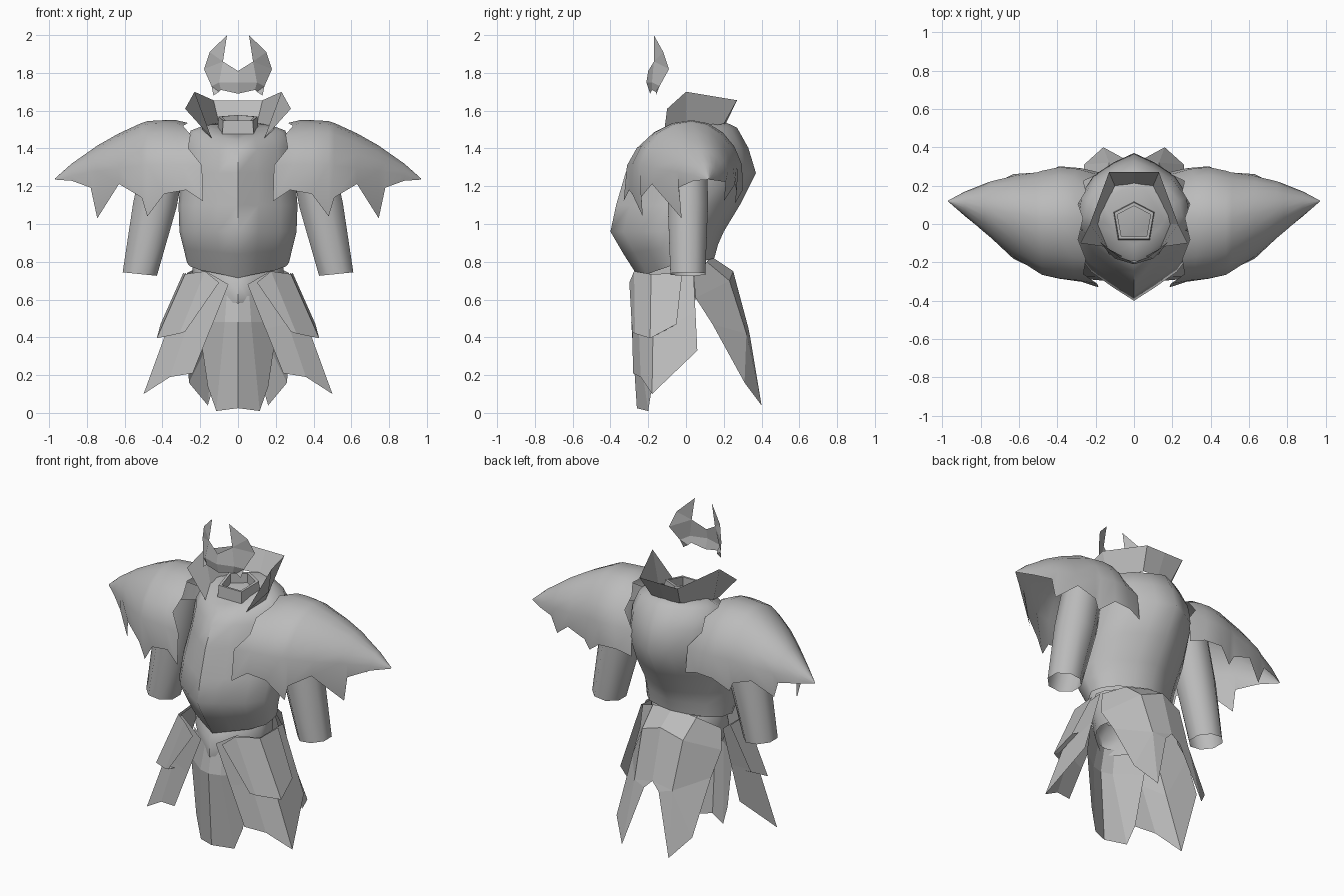
import bpy
import math
from mathutils import Vector

old = bpy.data.objects.get("Cube")
if old:
    bpy.data.objects.remove(old)

grey = bpy.data.materials.new("plain_grey")
grey.use_nodes = True
colour = (0.5, 0.5, 0.5, 1)
grey.diffuse_color = colour
grey.node_tree.nodes["Principled BSDF"].inputs["Base Color"].default_value = colour


def build(name, verts, faces, mirror=False, angle=None):
    """Mesh object, optionally mirrored across x and smooth shaded."""
    mesh = bpy.data.meshes.new(name)
    mesh.from_pydata(verts, [], faces)
    mesh.materials.append(grey)
    obj = bpy.data.objects.new(name, mesh)
    bpy.context.collection.objects.link(obj)
    bpy.ops.object.select_all(action='DESELECT')
    obj.select_set(True)
    bpy.context.view_layer.objects.active = obj
    bpy.ops.object.mode_set(mode='EDIT')
    bpy.ops.mesh.select_all(action='SELECT')
    bpy.ops.mesh.normals_make_consistent(inside=False)
    bpy.ops.object.mode_set(mode='OBJECT')
    if angle:
        bpy.ops.object.shade_smooth_by_angle(angle=math.radians(angle))
    if mirror:
        mod = obj.modifiers.new("mirror", 'MIRROR')
        mod.merge_threshold = 0.002
    return obj


def loft(name, rows, closed=False, cap=False, **kw):
    """Skin between rows holding the same number of points."""
    n = len(rows[0])
    verts = [p for row in rows for p in row]
    faces = []
    for r in range(len(rows) - 1):
        for i in range(n if closed else n - 1):
            j = (i + 1) % n
            faces.append((r * n + i, r * n + j, (r + 1) * n + j, (r + 1) * n + i))
    if cap:
        faces.append(tuple(range(len(verts) - n, len(verts))))
    return build(name, verts, faces, **kw)


def torso_ring(z, front, back, w, lift):
    """Ring with a pointed front and back and rounded sides."""
    side = (front + back) / 2
    half = [(0, front), (0.35, front * 0.77 + side * 0.23), (0.72, front * 0.5 + side * 0.5),
            (0.94, front * 0.2 + side * 0.8), (1, side), (0.94, back * 0.35 + side * 0.65),
            (0.7, back * 0.66 + side * 0.34), (0.35, back * 0.86 + side * 0.14), (0, back)]
    pts = [(w * x, y, z + lift * i / 4) for i, (x, y) in enumerate(half[:5])]
    pts += [(w * x, y, z + lift * (1 + i * 0.1)) for i, (x, y) in enumerate(half[5:])]
    return pts + [(-x, y, h) for x, y, h in pts[-2:0:-1]]


# Torso: breastplate with a centre keel and a humped back
torso = [(0.715, -0.25, 0.15, 0.27, 0.08), (0.84, -0.33, 0.17, 0.29, 0.04),
         (0.96, -0.40, 0.20, 0.31, 0), (1.1, -0.37, 0.285, 0.315, 0),
         (1.27, -0.32, 0.37, 0.3, 0), (1.39, -0.26, 0.33, 0.29, 0.01),
         (1.445, -0.19, 0.27, 0.25, 0.05), (1.465, -0.11, 0.2, 0.17, 0.06)]
loft("torso", [torso_ring(*t) for t in torso], closed=True, cap=True, angle=65)

# Neck ring: short five-sided tube
ring = [(0, 0.115), (0.105, 0.06), (0.08, -0.08), (-0.08, -0.08), (-0.105, 0.06)]
neck = [[(x * s, y * s, z + y * tilt) for x, y in ring]
        for s, z, tilt in ((1.05, 1.46, 0.1), (0.98, 1.56, 0.15), (0.82, 1.56, 0.15), (0.82, 1.48, 0.1))]
loft("neck_ring", neck, closed=True, cap=True)

# High collar, open at the front
low = [(0.14, -0.12, 1.455), (0.19, 0, 1.5), (0.1, 0.2, 1.53), (0, 0.21, 1.53)]
high = [(0.28, -0.1, 1.61), (0.23, 0, 1.7), (0.13, 0.27, 1.655), (0, 0.27, 1.655)]
loft("collar", [low, high], mirror=True)

# Horned brow crest floating above the collar
crest = [(0, -0.2, 1.81), (0, -0.21, 1.75), (0, -0.19, 1.69), (0.08, -0.17, 1.86),
         (0.1, -0.18, 1.75), (0.09, -0.18, 1.71), (0.18, -0.09, 1.82), (0.14, -0.14, 1.73),
         (0.13, -0.16, 1.68), (0.15, -0.12, 1.91), (0.058, -0.17, 2), (0.1, -0.16, 1.7)]
build("brow_crest", crest, [(0, 1, 4, 3), (1, 2, 5, 4), (3, 4, 7, 6), (4, 5, 11, 7),
                            (7, 11, 8), (3, 6, 9), (3, 9, 10)], mirror=True)

# Arms: tapered sleeves, open at the wrist
arm = []
for cx, cz, rx, ry in ((0.38, 1.4, 0.12, 0.11), (0.44, 1.1, 0.125, 0.115), (0.52, 0.735, 0.098, 0.1)):
    arm.append([(cx + rx * math.cos(a), 0.01 + ry * math.sin(a), cz + 0.01 * math.cos(a))
                for a in (math.tau * (i + 0.5) / 8 for i in range(8))])
loft("arm", arm, closed=True, mirror=True, angle=50)

# Pauldrons: x, crest height, front y, front tip drop, back y, back tip drop
stations = [(0.28, 1.535, -0.33, 0.09, 0.27, 0.06), (0.33, 1.55, -0.31, 0.03, 0.30, 0.03),
            (0.39, 1.55, -0.3, 0.05, 0.31, 0.03), (0.48, 1.545, -0.28, 0.17, 0.29, 0.1),
            (0.51, 1.535, -0.26, 0.07, 0.28, 0.04), (0.63, 1.48, -0.18, 0, 0.26, 0),
            (0.745, 1.415, -0.08, 0.19, 0.23, 0.1), (0.78, 1.39, -0.05, 0.03, 0.21, 0),
            (0.88, 1.32, 0.04, 0, 0.17, 0), (0.97, 1.24, 0.118, 0, 0.122, 0)]
steps = 10
rows = []
for k, (x, top, fy, fdrop, by, bdrop) in enumerate(stations):
    mid = 0.03 + 0.09 * max(0, (x - 0.5) / 0.47)
    hem = 1.21 + 0.025 * max(0, (x - 0.6) / 0.37)
    row = []
    for i in range(steps + 1):
        t = math.pi * (i / steps - 0.5)
        s, c = math.sin(t), math.cos(t)
        drop = fdrop if i == 0 else bdrop if i == steps else 0
        y = mid + s * (by - mid if s > 0 else mid - fy) - 0.3 * drop * s * min(1, k)
        lean = (0.04 * s * s + 0.07 * s ** 12) * max(0, 1 - k / 2)
        jag = 0.015 * (-1) ** i if k == 0 else 0
        row.append((x - lean + jag, y, hem + (top - hem) * c - drop))
    rows.append(row)
loft("pauldron", rows, mirror=True, angle=50)

# Hips: smooth band below the breastplate
hips = [torso_ring(*t) for t in ((0.75, -0.22, 0.13, 0.24, 0.04), (0.68, -0.28, 0.17, 0.24, 0.03),
                                 (0.58, -0.28, 0.17, 0.2, 0.02))]
loft("hips", hips, closed=True, angle=50)

# Front tabard: creased cloth hanging from the hips
loft("tabard", [[(0, -0.26, 0.62), (0.06, -0.24, 0.62), (0.2, -0.14, 0.66)],
                [(0, -0.29, 0.48), (0.07, -0.27, 0.48), (0.21, -0.16, 0.48)],
                [(0, -0.26, 0.025), (0.115, -0.2, 0.01), (0.16, -0.18, 0.14)]], mirror=True)

# Hip tassets: long folded plates wrapping the front corner
inner, crease, corner, rear = [
    (Vector(a), Vector(b)) for a, b in (
        ((0.05, -0.29, 0.68), (0.24, -0.28, 0.21)), ((0.17, -0.26, 0.75), (0.36, -0.24, 0.19)),
        ((0.27, -0.17, 0.73), (0.5, -0.18, 0.1)), ((0.28, 0.04, 0.74), (0.41, 0.06, 0.33)))]
edges = (inner, crease, corner, rear)
loft("tasset", [[a.lerp(b, f) for a, b in edges] for f in (0, 0.5, 1)], mirror=True)

# Upper tasset plates layered over the long ones, flared at the hem
upper = [[(0.1, -0.3, 0.69), (0.175, -0.275, 0.75), (0.28, -0.185, 0.735), (0.29, -0.02, 0.74)],
         [(0.28, -0.285, 0.43), (0.31, -0.27, 0.42), (0.43, -0.19, 0.395), (0.41, -0.05, 0.47)]]
under = [(x - 0.03, y + 0.02, z + 0.01) for x, y, z in upper[1]]
loft("upper_tasset", upper + [under], mirror=True)

# Back skirt: two swept tails with a notch between them
tail = [(0, 0.13, 0.83), (0.15, 0.11, 0.8), (0.27, 0.04, 0.74), (0, 0.25, 0.75),
        (0.14, 0.23, 0.7), (0.28, 0.05, 0.61), (0, 0.33, 0.45), (0.13, 0.32, 0.42),
        (0.27, 0.14, 0.47), (0.05, 0.34, 0.4), (0.16, 0.4, 0.04), (0.26, 0.31, 0.16)]
build("back_skirt", tail, [(0, 1, 4, 3), (1, 2, 5, 4), (3, 4, 7, 6), (4, 5, 8, 7),
                           (6, 7, 9), (9, 7, 10), (7, 11, 10), (7, 8, 11)], mirror=True)
